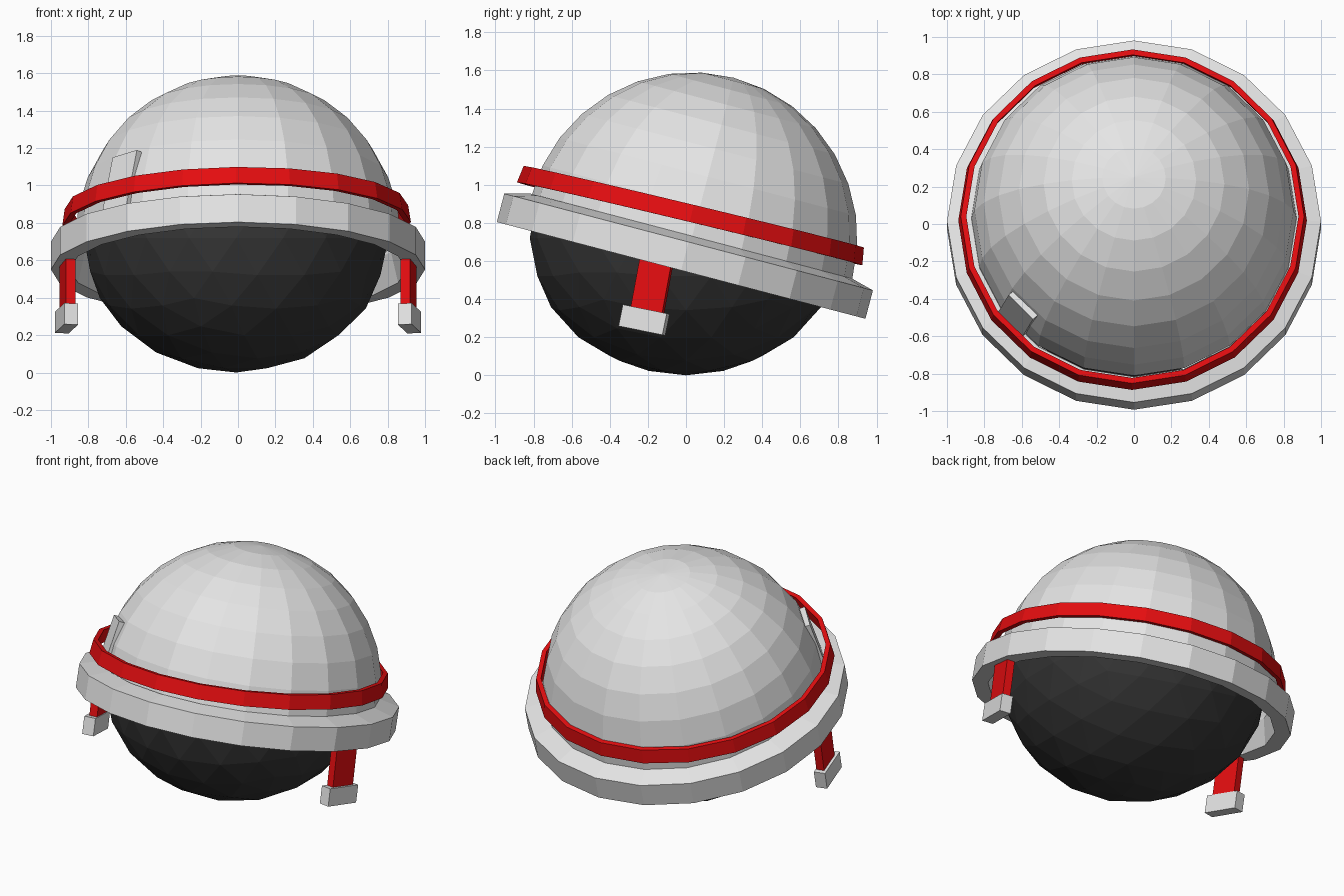
import bpy, bmesh, math
from mathutils import Matrix, Vector

old = bpy.data.objects.get("Cube")
if old:
    bpy.data.objects.remove(old, do_unlink=True)


def material(name, rgb):
    m = bpy.data.materials.new(name)
    m.use_nodes = True
    m.diffuse_color = (*rgb, 1)
    m.node_tree.nodes["Principled BSDF"].inputs["Base Color"].default_value = (*rgb, 1)
    return m


WHITE = material("light grey", (0.78, 0.78, 0.78))
RED = material("red", (0.78, 0.004, 0.005))
DARK = material("charcoal", (0.035, 0.035, 0.035))
SIDES = 20


def make_object(name, bm, mat, matrix=Matrix()):
    bmesh.ops.recalc_face_normals(bm, faces=bm.faces)
    bm.transform(matrix)
    mesh = bpy.data.meshes.new(name)
    bm.to_mesh(mesh)
    bm.free()
    mesh.materials.append(mat)
    ob = bpy.data.objects.new(name, mesh)
    bpy.context.collection.objects.link(ob)
    return ob


def placed(location, tilt, roll=0, yaw=0):
    """Frame leaning back about x, then rolled about y and turned about its own z."""
    return (Matrix.Translation(location)
            @ Matrix.Rotation(math.radians(roll), 4, "Y")
            @ Matrix.Rotation(math.radians(-tilt), 4, "X")
            @ Matrix.Rotation(math.radians(yaw), 4, "Z"))


def lathe(name, profile, mat, matrix, closed):
    """Spin a profile of (radius, height) points around z."""
    bm = bmesh.new()
    verts = [bm.verts.new((r, 0, h)) for r, h in profile]
    edges = [bm.edges.new(pair) for pair in zip(verts, verts[1:])]
    if closed:
        edges.append(bm.edges.new((verts[-1], verts[0])))
    bmesh.ops.spin(bm, geom=verts + edges, cent=(0, 0, 0), axis=(0, 0, 1),
                   angle=math.tau, steps=SIDES, use_duplicate=False)
    bmesh.ops.remove_doubles(bm, verts=bm.verts, dist=0.0005)
    return make_object(name, bm, mat, matrix)


def box(name, size, mat, matrix):
    bm = bmesh.new()
    bmesh.ops.create_cube(bm, size=1)
    bm.transform(Matrix.Diagonal((*size, 1)))
    return make_object(name, bm, mat, matrix)


# Faceted dark ball inside the helmet
bm = bmesh.new()
bmesh.ops.create_icosphere(bm, subdivisions=3, radius=1)
make_object("head", bm, DARK,
            Matrix.Translation((-0.01, 0, 0.72)) @ Matrix.Diagonal((0.815, 0.82, 0.72, 1)))

# Helmet dome: half sphere leaning back
RADIUS, RINGS = 0.87, 8
arc = [i * math.pi / 2 / RINGS for i in range(RINGS + 1)]
lathe("helmet_dome", [(RADIUS * math.cos(a), RADIUS * math.sin(a)) for a in arc],
      WHITE, placed((0, 0.03, 0.72), 14.7), closed=False)

# Brim ring with a sloped top
lathe("helmet_brim",
      [(0.9, -0.077), (1, -0.077), (1, 0.077), (0.868, 0.112), (0.86, 0.09)],
      WHITE, placed((0, -0.006, 0.625), 14.7), closed=True)

# Red band around the dome
lathe("helmet_band", [(0.9, -0.046), (0.932, -0.046), (0.918, 0.046), (0.888, 0.046)],
      RED, placed((-0.008, 0.03, 0.84), 13.5, roll=-0.6), closed=True)

# Chin straps and their end clips on both sides
for side, label in ((1, "left"), (-1, "right")):
    yaw = -12 * side
    box(label + "_strap", (0.052, 0.172, 0.36), RED,
        placed((0.912 * side, -0.175, 0.49), 10.5, yaw=yaw))
    box(label + "_strap_clip", (0.075, 0.24, 0.115), WHITE,
        placed((0.917 * side, -0.22, 0.29), 11.5, yaw=yaw))

# Slim plate on the front right of the dome
across = Vector((0.13, -0.13, 0.04))
up = Vector((0.055, 0.09, 0.29))
out = across.cross(up).normalized()
frame = Matrix((across.normalized(), up.normalized(), out)).transposed().to_4x4()
box("dome_plate", (across.length, up.length, 0.04), WHITE,
    Matrix.Translation(Vector((-0.633, -0.49, 1.025)) - out * 0.02) @ frame)
